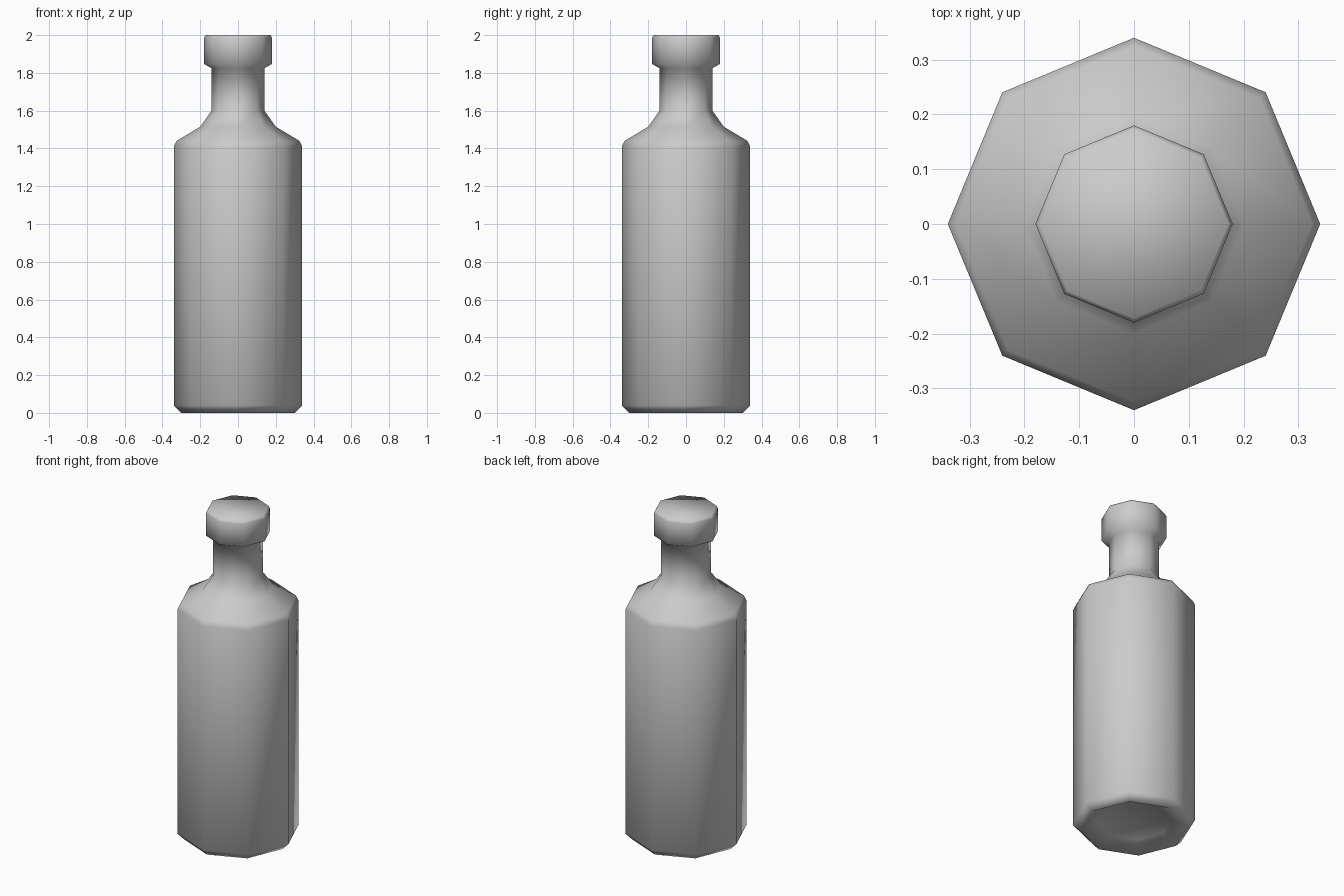
import bpy, bmesh
from math import cos, sin, pi

if "Cube" in bpy.data.objects:
    bpy.data.objects.remove(bpy.data.objects["Cube"])

SIDES = 8


def lathe(name, profile):
    """Revolve (radius, height) points into an eight-sided closed solid."""
    bm = bmesh.new()
    rings = [[bm.verts.new((r * cos(2 * pi * i / SIDES), r * sin(2 * pi * i / SIDES), z))
              for i in range(SIDES)] for r, z in profile]
    for low, high in zip(rings, rings[1:]):
        for i in range(SIDES):
            j = (i + 1) % SIDES
            bm.faces.new((low[i], low[j], high[j], high[i]))
    bm.faces.new(rings[0][::-1])
    bm.faces.new(rings[-1])
    bmesh.ops.recalc_face_normals(bm, faces=bm.faces[:])
    for f in bm.faces:
        f.smooth = True
    mesh = bpy.data.meshes.new(name)
    bm.to_mesh(mesh)
    bm.free()
    obj = bpy.data.objects.new(name, mesh)
    bpy.context.collection.objects.link(obj)
    return obj


# Bottle: recessed base, straight body, sloped shoulder, neck and cap
lathe("bottle", [
    (0.21, 0.05), (0.30, 0.0), (0.34, 0.04),
    (0.34, 1.41), (0.325, 1.44), (0.20, 1.515), (0.14, 1.60),
    (0.14, 1.825), (0.18, 1.847), (0.18, 1.985), (0.172, 2.0),
])
